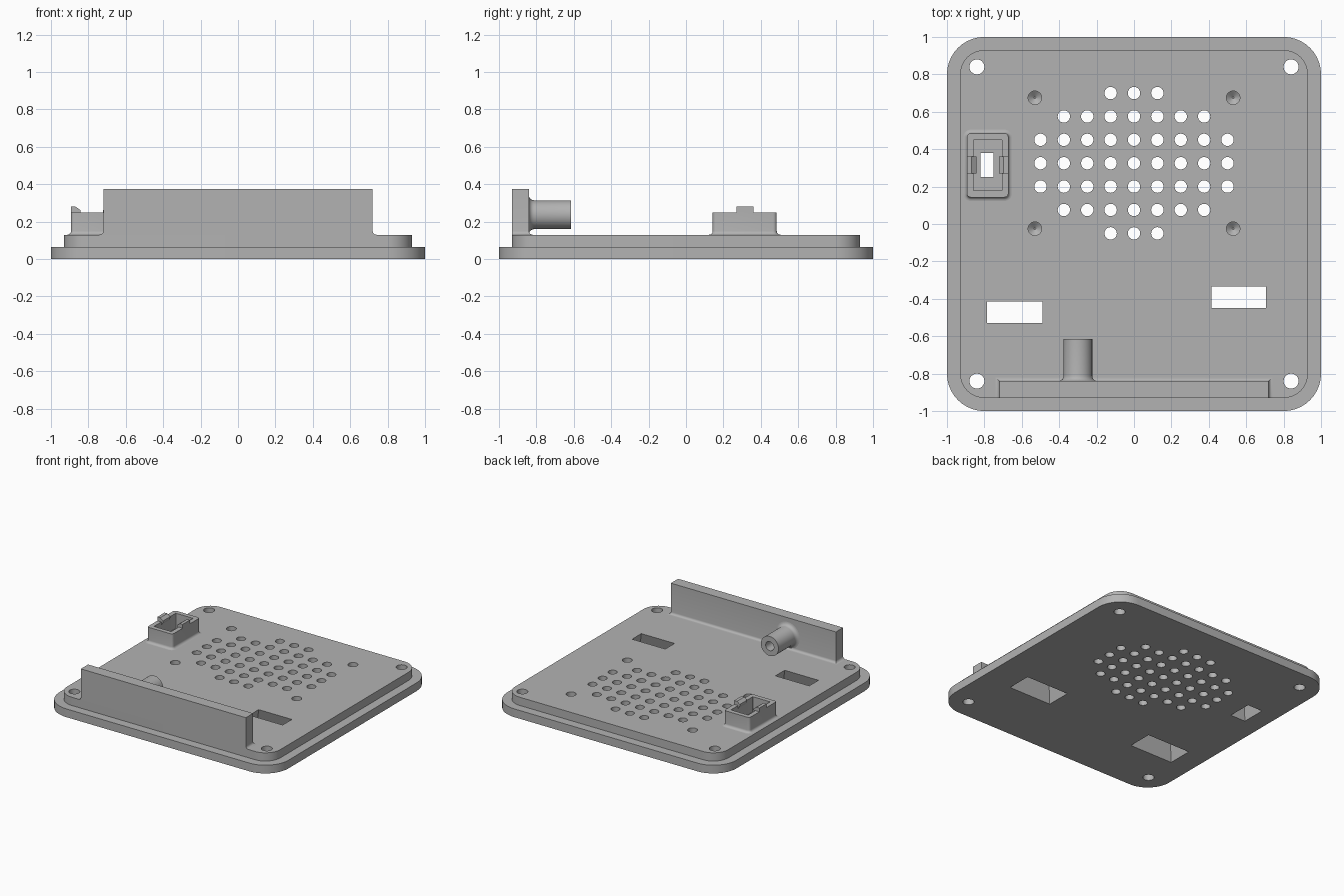
import bpy, bmesh
from math import sin, cos, pi
from mathutils import Matrix, Vector

if "Cube" in bpy.data.objects:
    bpy.data.objects.remove(bpy.data.objects["Cube"])

grey = bpy.data.materials.new("matte grey")
grey.use_nodes = True
grey.diffuse_color = (0.45, 0.45, 0.45, 1)
grey.node_tree.nodes["Principled BSDF"].inputs["Base Color"].default_value = (0.45, 0.45, 0.45, 1)


def rect(x0, x1, y0, y1, z, r=0.0, n=10):
    """Loop of a rectangle, with rounded corners when r is set."""
    if not r:
        return [Vector(p) for p in ((x1, y1, z), (x0, y1, z), (x0, y0, z), (x1, y0, z))]
    corners = ((x1 - r, y1 - r), (x0 + r, y1 - r), (x0 + r, y0 + r), (x1 - r, y0 + r))
    return [Vector((cx + r * cos((k + i / n) * pi / 2), cy + r * sin((k + i / n) * pi / 2), z))
            for k, (cx, cy) in enumerate(corners) for i in range(n + 1)]


def circle(x, y, z, r, n=32):
    return [Vector((x + r * cos(2 * pi * i / n), y + r * sin(2 * pi * i / n), z)) for i in range(n)]


def loft(bm, loops, caps=True):
    """Skin a stack of matching loops."""
    rings = [[bm.verts.new(p) for p in loop] for loop in loops]
    for a, b in zip(rings, rings[1:]):
        for i in range(len(a)):
            j = (i + 1) % len(a)
            bm.faces.new((a[i], a[j], b[j], b[i]))
    if caps:
        bm.faces.new(rings[0][::-1])
        bm.faces.new(rings[-1])


def finish(bm, name, matrix=None):
    if matrix:
        bm.transform(matrix)
    bmesh.ops.recalc_face_normals(bm, faces=bm.faces)
    mesh = bpy.data.meshes.new(name)
    bm.to_mesh(mesh)
    bm.free()
    ob = bpy.data.objects.new(name, mesh)
    bpy.context.collection.objects.link(ob)
    mesh.materials.append(grey)
    return ob


def select(ob):
    bpy.ops.object.select_all(action="DESELECT")
    ob.select_set(True)
    bpy.context.view_layer.objects.active = ob


def smooth(ob):
    select(ob)
    bpy.ops.object.shade_smooth_by_angle(angle=pi / 6)


FLANGE, TOP = 0.065, 0.13

# Stepped base plate: wide flange with a raised panel
bm = bmesh.new()
loft(bm, [rect(-1, 1, -1, 1, 0, 0.2), rect(-1, 1, -1, 1, FLANGE, 0.2),
          rect(-0.93, 0.93, -0.93, 0.93, FLANGE, 0.13),
          rect(-0.93, 0.93, -0.93, 0.93, TOP, 0.13)])
plate = finish(bm, "base_plate")

# Cutters for every opening in the plate
bm = bmesh.new()


def drill(x, y, r):
    loft(bm, [circle(x, y, -0.05, r), circle(x, y, 0.2, r)])


# Corner screw holes
for x in (-0.84, 0.84):
    for y in (-0.84, 0.84):
        drill(x, y, 0.04)

# Vent grille
pitch = 0.125
for row, half in enumerate((1, 3, 4, 4, 4, 3, 1)):
    for col in range(-half, half + 1):
        drill(col * pitch, 0.7 - row * pitch, 0.033)

# Blind pilot holes around the grille
for x in (-0.53, 0.53):
    for y in (-0.025, 0.675):
        loft(bm, [circle(x, y, 0.03, 0.005), circle(x, y, 0.055, 0.036), circle(x, y, 0.2, 0.036)])

# Slots that widen toward the underside
for x0, x1, y0, y1, m in ((-0.785, -0.49, -0.53, -0.415, 0.04),
                          (0.415, 0.705, -0.45, -0.335, 0.04),
                          (-0.82, -0.75, 0.25, 0.38, 0.03)):
    loft(bm, [rect(x0 - m, x1 + m, y0 - m, y1 + m, -0.05),
              rect(x0 - m, x1 + m, y0 - m, y1 + m, 0),
              rect(x0, x1, y0, y1, TOP), rect(x0, x1, y0, y1, 0.2)])
cutter = finish(bm, "opening_cutter")
cutter.hide_render = True

select(plate)
mod = plate.modifiers.new("openings", "BOOLEAN")
mod.operation, mod.solver, mod.object = "DIFFERENCE", "EXACT", cutter
bpy.ops.object.modifier_apply(modifier=mod.name)
bpy.data.objects.remove(cutter)
smooth(plate)

# Concave fillet as (outward margin, height) steps
def fillet(r, steps=5):
    return [(r * (1 - sin(a)), r * (1 - cos(a)))
            for a in (i * pi / 2 / steps for i in range(steps + 1))]


# Upright front wall with filleted foot
bm = bmesh.new()
loops = [rect(-0.72 - m, 0.72 + m, -0.93, -0.84 + m, TOP + h) for m, h in fillet(0.02)]
loft(bm, loops + [rect(-0.72, 0.72, -0.93, -0.84, 0.375)])
smooth(finish(bm, "front_wall"))

# Hollow peg on the back of the wall
bm = bmesh.new()
loops = [circle(0, 0, h, 0.077 + m) for m, h in fillet(0.028)]
loft(bm, loops + [circle(0, 0, z, r) for z, r in ((0.225, 0.077), (0.225, 0.036), (0.06, 0.036))])
smooth(finish(bm, "wall_peg", Matrix.Translation((-0.30, -0.84, 0.237)) @ Matrix.Rotation(-pi / 2, 4, "X")))

# Open socket housing
bm = bmesh.new()
X0, X1, Y0, Y1 = -0.893, -0.672, 0.143, 0.485
loops = [rect(X0 - m, X1 + m, Y0 - m, Y1 + m, TOP + h, 0.02 + m, 5) for m, h in fillet(0.02)]
loops += [rect(X0, X1, Y0, Y1, 0.25, 0.02, 5)]
loops += [rect(X0 + 0.035, X1 - 0.035, Y0 + 0.035, Y1 - 0.035, z, 0.002, 5) for z in (0.25, TOP)]
loft(bm, loops, caps=False)
smooth(finish(bm, "socket_housing"))

# Pair of latch clips on the socket rim
for name, x, s in (("left_clip", X1, -1), ("right_clip", X0, 1)):
    bm = bmesh.new()
    profile = ((0, 0.24), (0, 0.28), (0.025, 0.28), (0.05, 0.262), (0.05, 0.25), (0.034, 0.225))
    loft(bm, [[Vector((x + s * d, y, z)) for d, z in profile] for y in (0.27, 0.36)])
    finish(bm, name)
